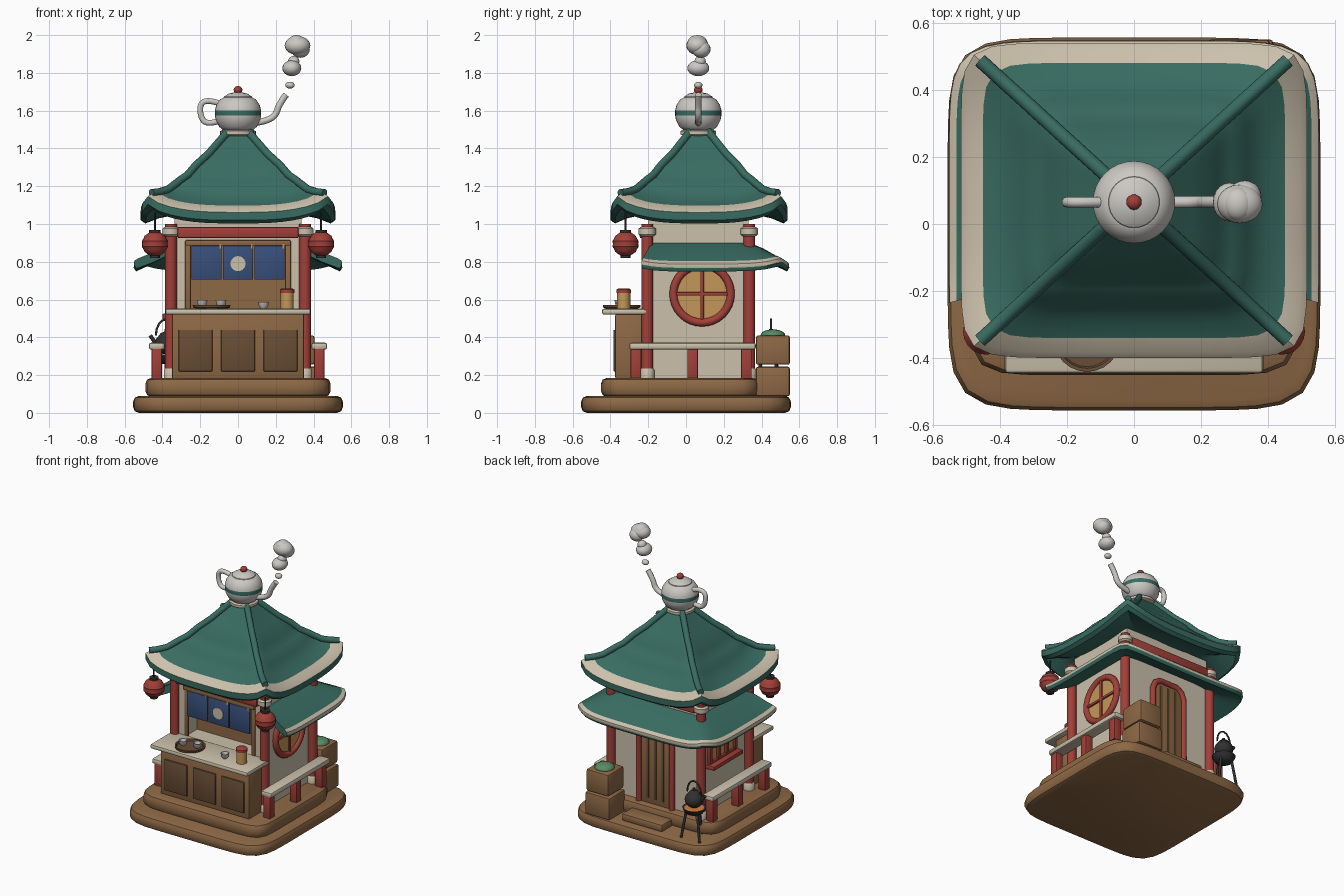
import bpy, bmesh, math
from math import pi, sin, cos, atan
from mathutils import Vector, Matrix

if "Cube" in bpy.data.objects:
    bpy.data.objects.remove(bpy.data.objects["Cube"])

COLS = dict(green=(.04, .15, .12), cream=(.60, .53, .41), red=(.36, .05, .04), wood=(.27, .14, .06),
            dark=(.14, .075, .035), blue=(.04, .08, .20), gold=(.55, .31, .10), white=(.60, .58, .55),
            iron=(.03, .03, .03), ember=(.7, .2, .04), leaf=(.10, .26, .13))
M = {}
for k, c in COLS.items():
    M[k] = bpy.data.materials.new(k)
    M[k].diffuse_color = (*c, 1)

def smooth(ob, angle=40):
    bpy.ops.object.select_all(action='DESELECT')
    ob.select_set(True)
    bpy.context.view_layer.objects.active = ob
    bpy.ops.object.shade_smooth_by_angle(angle=math.radians(angle))
    return ob

def finish(name, bm, *mats):
    bmesh.ops.recalc_face_normals(bm, faces=bm.faces)
    me = bpy.data.meshes.new(name)
    bm.to_mesh(me)
    bm.free()
    for m in mats:
        me.materials.append(M[m])
    ob = bpy.data.objects.new(name, me)
    bpy.context.collection.objects.link(ob)
    return smooth(ob)

def box(name, x, y, z, mat, bev=.008):
    """Bevelled box from (min, max) ranges."""
    bm = bmesh.new()
    bmesh.ops.create_cube(bm, size=1)
    for v in bm.verts:
        v.co = [(r[0] + r[1]) / 2 + c * (r[1] - r[0]) for r, c in zip((x, y, z), v.co)]
    if bev:
        bmesh.ops.bevel(bm, geom=bm.edges[:], offset=bev, segments=2, profile=.5, affect='EDGES')
    return finish(name, bm, mat)

def loft(name, rows, mats, loop=True, bands=None, ring=False):
    """Skin rows of points; loop closes each row, ring joins last row to first."""
    bm = bmesh.new()
    V = [[bm.verts.new(p) for p in r] for r in rows]
    n = len(V[0])
    for i in range(len(V) if ring else len(V) - 1):
        a, b = V[i], V[(i + 1) % len(V)]
        for j in range(n if loop else n - 1):
            f = bm.faces.new((a[j], a[(j + 1) % n], b[(j + 1) % n], b[j]))
            f.material_index = bands[i] if bands else 0
    if ring:
        for j in (0, n - 1):
            if not loop:
                bm.faces.new([r[j] for r in V])
    else:
        bm.faces.new(V[0])
        bm.faces.new(V[-1])
    return finish(name, bm, *mats)

def lathe(name, loc, prof, mats, bands=None, seg=24):
    rows = [[Vector(loc) + Vector((r * cos(2 * pi * j / seg), r * sin(2 * pi * j / seg), z))
             for j in range(seg)] for r, z in prof]
    return loft(name, rows, mats if isinstance(mats, (list, tuple)) else [mats], bands=bands)

def tube(name, pts, r, mat, cyclic=False, kind='POLY'):
    cu = bpy.data.curves.new(name, 'CURVE')
    cu.dimensions = '3D'
    cu.bevel_depth, cu.bevel_resolution, cu.use_fill_caps = r, 3, True
    s = cu.splines.new(kind)
    s.points.add(len(pts) - 1)
    for p, q in zip(s.points, pts):
        p.co = (*q, 1)
    s.use_cyclic_u = cyclic
    if kind == 'NURBS':
        s.order_u, s.use_endpoint_u, s.resolution_u = 3, True, 6
    cu.materials.append(M[mat])
    ob = bpy.data.objects.new(name, cu)
    bpy.context.collection.objects.link(ob)
    smooth_sel = bpy.context.view_layer.objects
    bpy.ops.object.select_all(action='DESELECT')
    ob.select_set(True)
    smooth_sel.active = ob
    bpy.ops.object.convert(target='MESH')
    return smooth(bpy.context.view_layer.objects.active, 50)

def blob(name, loc, size, mat):
    bm = bmesh.new()
    bmesh.ops.create_uvsphere(bm, u_segments=20, v_segments=12, radius=1)
    bm.transform(Matrix.Translation(loc) @ Matrix.Diagonal((*size, 1)))
    return finish(name, bm, mat)

def sq(t, n):
    """Unit rounded square in polar form."""
    k = (abs(cos(t)) ** n + abs(sin(t)) ** n) ** (-1 / n)
    return k * cos(t), k * sin(t)

def slab(name, cy, hx, hy, z0, z1, n, mat, r=.02):
    rows = []
    for d, z in ((r, z0), (r * .3, z0 + r * .3), (0, z0 + r), (0, z1 - r), (r * .3, z1 - r * .3), (r, z1)):
        rows.append([((hx - d) * u, cy + (hy - d) * v, z) for u, v in (sq(2 * pi * j / 64, n) for j in range(64))])
    return loft(name, rows, [mat])

# Plinth and back step
slab('lower_plinth', 0, .555, .555, 0, .09, 7, 'wood', .03)
slab('upper_plinth', -.03, .49, .42, .085, .185, 9, 'wood', .03)
box('back_step', (-.16, .16), (.36, .50), (.085, .14), 'wood', .015)

# Body walls with a recess at the front
box('back_room', (-.335, .335), (-.05, .33), (.18, 1.06), 'cream', 0)
box('front_low_wall', (-.335, .335), (-.2, -.05), (.18, .54), 'cream', 0)
box('front_lintel', (-.335, .335), (-.2, -.05), (.905, 1.06), 'cream', 0)
box('recess_panel', (-.28, .28), (-.06, -.04), (.54, .905), 'wood', 0)
box('curtain_rail', (-.28, .28), (-.225, -.19), (.885, .915), 'wood', .006)
for s in (-1, 1):
    box('front_jamb', sorted((s * .28, s * .335)), (-.2, -.05), (.53, .91), 'cream', 0)
    box('opening_trim', sorted((s * .25, s * .28)), (-.205, -.19), (.55, .9), 'wood', .004)
    # Corner posts with caps and feet
    for y in (-.205, .335):
        lathe('corner_post', (s * .355, y, 0), [(.031, .18), (.031, 1.0)], 'red')
        lathe('post_cap', (s * .355, y, 0), [(.034, .935), (.046, .945), (.046, .975), (.034, .985)], 'cream')
        lathe('post_foot', (s * .355, y, 0), [(.038, .18), (.038, .225), (.032, .235)], 'cream')
    # Side railing
    for y in (-.265, .035, .32):
        box('rail_post', (s * .43 - .028, s * .43 + .028), (y - .028, y + .028), (.18, .345), 'red', .006)
    box('side_rail', (s * .43 - .042, s * .43 + .042), (-.3, .37), (.335, .372), 'cream', .012)
    # Lanterns
    prof = []
    for i in range(13):
        a = pi * (i + .8) / 13.6
        prof.append(((.071 if i % 2 else .067) * sin(a), -.066 * cos(a)))
    L = (s * .44, -.32, .895)
    lathe('lantern', L, prof, 'red', seg=20)
    lathe('lantern_caps', L, [(.03, .055), (.03, .074)], 'iron')
    lathe('lantern_base', L, [(.026, -.074), (.026, -.055)], 'iron')
    tube('lantern_cord', [(L[0], L[1], .96), (L[0], L[1], 1.06)], .005, 'iron')
box('front_beam', (-.32, .32), (-.245, -.19), (.925, .985), 'red')
box('back_beam', (-.32, .32), (.31, .365), (.925, .985), 'red')

# Counter
box('counter_body', (-.35, .35), (-.375, -.2), (.18, .525), 'wood', .01)
box('counter_top', (-.385, .385), (-.445, -.19), (.52, .552), 'cream', .012)
for x in (-.225, 0, .225):
    box('counter_panel', (x - .09, x + .09), (-.385, -.37), (.22, .44), 'dark', .005)

# Curtain
for x in (-.167, 0, .167):
    box('curtain', (x - .08, x + .08), (-.222, -.21), (.705, .885), 'blue', .003)
    box('curtain_loop', (x + .068, x + .078), (-.226, -.206), (.87, .895), 'gold', 0)
dot = lathe('curtain_dot', (0, 0, 0), [(.04, 0), (.04, .006)], 'cream')
dot.matrix_world = Matrix.Translation((0, -.221, .79)) @ Matrix.Rotation(pi / 2, 4, 'X')

# Tea things on the counter
lathe('tray', (-.14, -.34, .552), [(.08, 0), (.098, .006), (.1, .02), (.09, .02), (.085, .01)], 'dark')
for x, y, z in ((-.19, -.35, .562), (-.09, -.33, .562), (.135, -.34, .552)):
    lathe('cup', (x, y, z), [(.014, 0), (.024, .012), (.029, .036), (.024, .036), (.018, .014)], 'white', seg=16)
lathe('canister', (.26, -.33, .552), [(.035, 0), (.035, .085)], 'gold')
lathe('canister_lid', (.26, -.33, .552), [(.038, .082), (.038, .1), (.03, .106)], 'red')

# Round window on the right
wc = (.338, .085, .63)
tube('round_window_frame', [(wc[0] + .005, wc[1] + .152 * cos(2 * pi * i / 32), wc[2] + .152 * sin(2 * pi * i / 32))
                            for i in range(32)], .022, 'red', True)
pane = lathe('round_window_pane', (0, 0, 0), [(.15, -.01), (.15, .006)], 'gold', seg=32)
pane.matrix_world = Matrix.Translation(wc) @ Matrix.Rotation(pi / 2, 4, 'Y')
box('window_bar_v', (.335, .355), (.076, .094), (.49, .77), 'red', .003)
box('window_bar_h', (.335, .355), (-.055, .225), (.621, .639), 'red', .003)

# Lattice window on the left
box('left_pane', (-.345, -.33), (-.04, .22), (.54, .75), 'gold', 0)
for y in (-.05, .045, .135, .23):
    box('left_window_upright', (-.365, -.33), (y - .012, y + .012), (.53, .76), 'red', .004)
for z in (.53, .64, .75):
    box('left_window_bar', (-.36, -.33), (-.06, .24), (z - .01, z + .01), 'red', .004)
box('left_window_sill', (-.40, -.33), (-.075, .255), (.495, .525), 'red', .006)

# Back door
box('door', (-.12, .12), (.32, .345), (.18, .74), 'wood', .004)
for x in (-.06, 0, .06):
    box('door_groove', (x - .008, x + .008), (.33, .35), (.22, .72), 'dark', .002)
arch = [(-.13, .345, .18), (-.13, .345, .68), (-.11, .345, .73), (-.07, .345, .755),
        (.07, .345, .755), (.11, .345, .73), (.13, .345, .68), (.13, .345, .18)]
tube('door_frame', arch, .02, 'red')

# Skirt roof around right, back and left
N, a0 = 60, -atan(.55)
rows = []
for d, z in ((0, .90), (.35, .875), (.7, .835), (.9, .815), (1, .80), (1.01, .78), (.95, .76), (.5, .80), (0, .85)):
    row = []
    for j in range(N + 1):
        t = a0 + (pi - 2 * a0) * j / N
        u, v = sq(t, 10 - 3 * d)
        hy, ye = .28 + .21 * d, -.18 - .055 * d
        y = .055 + (v * hy if v > 0 else v / .55 * (.055 - ye))
        c, s = abs(cos(t)), abs(sin(t))
        w = (min(c, s) / max(c, s)) ** 4 if v > 0 else .5 * (v / .55) ** 4
        row.append(((.34 + .21 * d) * u, y, z - .012 * d + .035 * w * d * d))
    rows.append(row)
loft('skirt_roof', rows, ['green', 'cream'], loop=False, bands=[0, 0, 0, 1, 1, 0, 0, 0, 0], ring=True)

# Main roof: concave tiers with lifted corners
RC = .07
def roof(h, z, t):
    u, v = sq(t, 9)
    c, s = abs(cos(t)), abs(sin(t))
    return Vector((h * u, RC + h * .91 * v, z + .085 * (min(c, s) / max(c, s)) ** 3 * (h / .515) ** 2))
prof = [(.05, 1.49), (.10, 1.435), (.17, 1.355), (.242, 1.285), (.25, 1.265), (.29, 1.225), (.335, 1.187),
        (.343, 1.168), (.40, 1.125), (.45, 1.098), (.495, 1.08), (.515, 1.062), (.515, 1.02), (.49, 1.003),
        (.42, 1.03), (.30, 1.055)]
bands = [0] * 9 + [1, 1] + [0] * 4
loft('main_roof', [[roof(h, z, 2 * pi * j / 72) for j in range(72)] for h, z in prof], ['green', 'cream'], bands=bands)
for k in range(4):
    tube('hip_ridge', [roof(h, z + .006, pi / 4 + k * pi / 2) for h, z in prof[:11] if h not in (.25, .343)], .021, 'green')

# Teapot on the peak
T = (0, RC - .005, 0)
lathe('pot_stand', T, [(.07, 1.465), (.095, 1.475), (.095, 1.492), (.07, 1.502)], 'cream')
lathe('pot_body', T, [(.07, 1.49), (.1, 1.515), (.118, 1.55), (.1225, 1.575), (.1225, 1.602), (.115, 1.63), (.095, 1.66), (.07, 1.672)],
      ['white', 'green'], [0, 0, 0, 1, 0, 0, 0], seg=32)
lathe('pot_lid', T, [(.078, 1.663), (.075, 1.674), (.05, 1.69), (.015, 1.698)], 'white', seg=32)
blob('pot_knob', (0, T[1], 1.71), (.023, .023, .021), 'red')
tube('pot_spout', [(x, T[1], z) for x, z in ((.09, 1.535), (.15, 1.545), (.2, 1.575), (.215, 1.63), (.255, 1.685))], .018, 'white', kind='NURBS')
tube('pot_handle', [(x, T[1], z) for x, z in ((-.09, 1.635), (-.14, 1.655), (-.2, 1.645), (-.2, 1.57), (-.165, 1.525), (-.1, 1.545))],
     .016, 'white', kind='NURBS')

# Steam puffs
for x, y, z, sx, sy, sz in ((.275, .065, 1.735, .025, .022, .018), (.285, .065, 1.825, .05, .058, .042), (.295, .075, 1.86, .03, .03, .03),
                            (.315, .06, 1.945, .068, .058, .05), (.33, .08, 1.925, .05, .05, .045), (.31, .06, 1.965, .045, .05, .035)):
    blob('steam', (x, y, z), (sx, sy, sz), 'white')

# Crates with a cloth bundle
box('lower_crate', (.22, .415), (.37, .55), (.088, .245), 'wood', .012)
box('upper_crate', (.23, .405), (.37, .55), (.255, .41), 'wood', .012)
blob('bundle', (.32, .46, .412), (.065, .065, .03), 'leaf')

# Brazier with kettle
K = (-.38, .45, 0)
lathe('brazier', K, [(.03, .26), (.06, .275), (.078, .31), (.07, .31), (.05, .295)], 'iron')
lathe('embers', K, [(.06, .295), (.066, .306)], 'ember')
for k in range(3):
    a = k * 2 * pi / 3 + .5
    tube('brazier_leg', [(K[0] + .05 * cos(a), K[1] + .05 * sin(a), .29), (K[0] + .085 * cos(a), K[1] + .085 * sin(a), .09)], .009, 'iron')
blob('kettle', (K[0], K[1], .365), (.062, .062, .055), 'iron')
lathe('kettle_lid', K, [(.04, .408), (.03, .422), (.01, .43), (.01, .445)], 'iron', seg=16)
tube('kettle_handle', [(K[0] + .055 * cos(a), K[1], .41 + .085 * sin(a)) for a in [pi * i / 8 for i in range(9)]], .006, 'iron')
tube('kettle_spout', [(K[0] - .05, K[1], .36), (K[0] - .085, K[1], .41)], .011, 'iron')

for m in bpy.data.materials:
    if m.users and not m.is_grease_pencil:
        m.use_nodes = True
        m.node_tree.nodes["Principled BSDF"].inputs["Base Color"].default_value = m.diffuse_color
